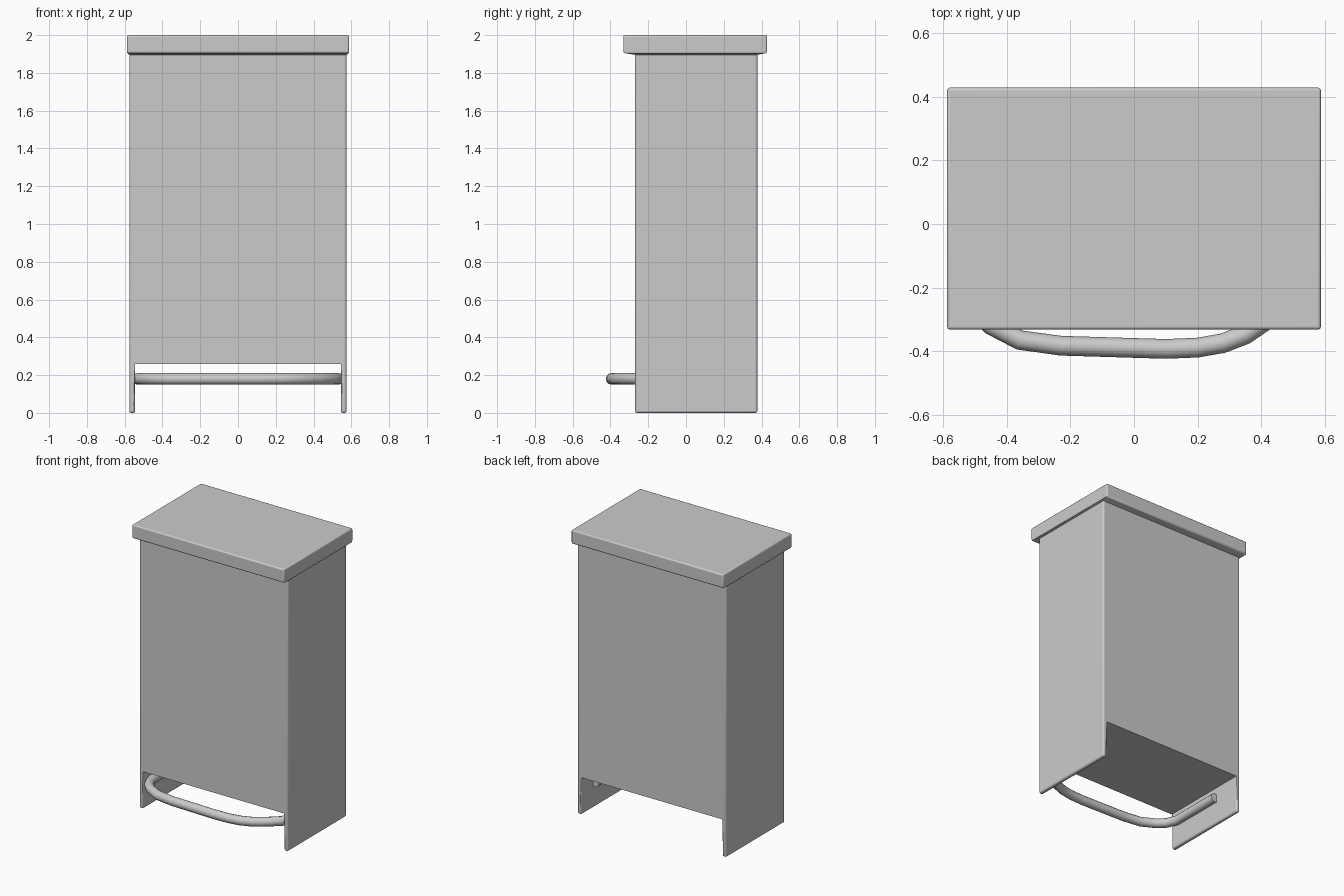
import bpy
import bmesh
from math import radians

default = bpy.data.objects.get("Cube")
if default:
    bpy.data.objects.remove(default, do_unlink=True)

grey = bpy.data.materials.new("plain_grey")
grey.use_nodes = True
grey.diffuse_color = (0.6, 0.6, 0.6, 1)
grey.node_tree.nodes["Principled BSDF"].inputs["Base Color"].default_value = (0.6, 0.6, 0.6, 1)

# Shared dimensions
HALF_W, FRONT, BACK = 0.575, -0.27, 0.378
FLOOR_Z, BODY_TOP, WALL = 0.26, 1.9, 0.03


def finish(obj):
    """Apply the material and smooth shading."""
    obj.data.materials.append(grey)
    bpy.ops.object.select_all(action="DESELECT")
    obj.select_set(True)
    bpy.context.view_layer.objects.active = obj
    bpy.ops.object.shade_smooth_by_angle(angle=radians(40))


def mesh_object(name, bm, bevel):
    """Turn a bmesh into an object whose edges are softened by their bevel weight."""
    mesh = bpy.data.meshes.new(name)
    bm.to_mesh(mesh)
    bm.free()
    obj = bpy.data.objects.new(name, mesh)
    bpy.context.collection.objects.link(obj)
    mod = obj.modifiers.new("soft_edges", "BEVEL")
    mod.width, mod.segments, mod.limit_method = bevel, 3, "WEIGHT"
    finish(obj)


# Body with two side panels reaching the ground and a closed floor between them
inner = HALF_W - WALL
right_half = [(inner, FLOOR_Z), (inner, 0), (HALF_W, 0), (HALF_W, BODY_TOP)]
outline = right_half + [(-x, z) for x, z in reversed(right_half)]
bm = bmesh.new()
face = bm.faces.new([bm.verts.new((x, FRONT, z)) for x, z in outline])
result = bmesh.ops.extrude_face_region(bm, geom=[face])
moved = [v for v in result["geom"] if isinstance(v, bmesh.types.BMVert)]
bmesh.ops.translate(bm, verts=moved, vec=(0, BACK - FRONT, 0))
# The sheet shell is wound towards its inside
bmesh.ops.recalc_face_normals(bm, faces=bm.faces)
bmesh.ops.reverse_faces(bm, faces=bm.faces)
# Round the panel feet, leave the rest crisp
weight = bm.edges.layers.float.new("bevel_weight_edge")
for edge in bm.edges:
    if min(v.co.z for v in edge.verts) < 0.01:
        edge[weight] = 1
mesh_object("bin_body", bm, 0.011)

# Lid: a slab whose underside slopes in to meet the body
bm = bmesh.new()
rings = [(HALF_W, FRONT, BACK, 1.896),
         (0.588, -0.332, 0.429, 1.905),
         (0.588, -0.332, 0.429, 2.0)]
loops = [[bm.verts.new(p) for p in ((-w, f, z), (w, f, z), (w, b, z), (-w, b, z))]
         for w, f, b, z in rings]
for low, high in zip(loops, loops[1:]):
    for i in range(4):
        j = (i + 1) % 4
        bm.faces.new((low[i], low[j], high[j], high[i]))
bm.faces.new(loops[0])
bm.faces.new(loops[-1])
bmesh.ops.recalc_face_normals(bm, faces=bm.faces)
weight = bm.edges.layers.float.new("bevel_weight_edge")
for edge in bm.edges:
    if min(v.co.z for v in edge.verts) > 1.9:
        edge[weight] = 1
mesh_object("lid", bm, 0.009)

# Foot pedal: a bent round bar fixed to the inside of the side panels
path = [(-0.53, 0.18), (-0.53, -0.2), (-0.5, -0.27), (-0.45, -0.318),
        (-0.36, -0.365), (-0.23, -0.383), (0.1, -0.393), (0.2, -0.389),
        (0.28, -0.375), (0.35, -0.348), (0.43, -0.293), (0.5, -0.23),
        (0.53, -0.15), (0.53, 0.25)]
curve = bpy.data.curves.new("pedal_path", "CURVE")
curve.dimensions = "3D"
curve.bevel_depth, curve.bevel_resolution = 0.031, 4
curve.use_fill_caps = True
spline = curve.splines.new("POLY")
spline.points.add(len(path) - 1)
for point, (x, y) in zip(spline.points, path):
    point.co = (x, y, 0.18, 1)
source = bpy.data.objects.new("pedal_path", curve)
bpy.context.collection.objects.link(source)
bpy.context.view_layer.update()
pedal_mesh = bpy.data.meshes.new_from_object(
    source.evaluated_get(bpy.context.evaluated_depsgraph_get()))
bpy.data.objects.remove(source, do_unlink=True)
pedal = bpy.data.objects.new("pedal_bar", pedal_mesh)
bpy.context.collection.objects.link(pedal)
finish(pedal)
